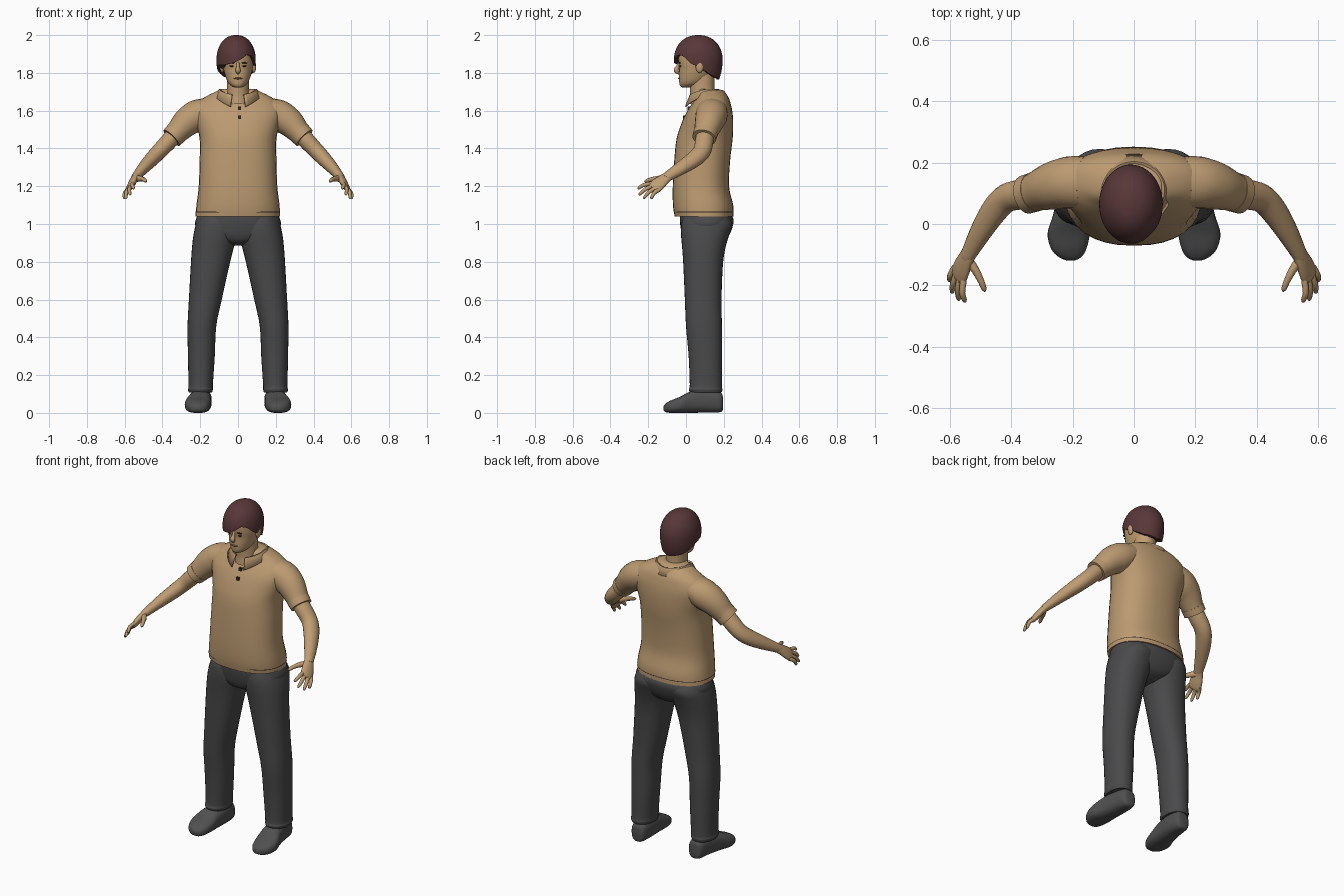
import bpy, bmesh, math
from mathutils import Vector

X, Y, Z = Vector((1, 0, 0)), Vector((0, 1, 0)), Vector((0, 0, 1))


def material(name, r, g, b):
    m = bpy.data.materials.new(name)
    m.diffuse_color = (r, g, b, 1)
    return m


SHIRT = material("tan_cloth", 0.50, 0.325, 0.165)
SKIN = material("skin", 0.52, 0.335, 0.17)
HAIR = material("dark_hair", 0.098, 0.038, 0.040)
PANTS = material("charcoal_cloth", 0.068, 0.068, 0.071)
SHOE = material("grey_shoe", 0.080, 0.080, 0.082)
DARK = material("dark_detail", 0.035, 0.022, 0.018)
LIP = material("lip", 0.30, 0.15, 0.09)


def finish(name, bm, mat, mirror=False, angle=50):
    bmesh.ops.recalc_face_normals(bm, faces=bm.faces)
    me = bpy.data.meshes.new(name)
    bm.to_mesh(me)
    bm.free()
    me.materials.append(mat)
    for p in me.polygons:
        p.use_smooth = True
    me.set_sharp_from_angle(angle=math.radians(angle))
    ob = bpy.data.objects.new(name, me)
    bpy.context.collection.objects.link(ob)
    if mirror:
        ob.modifiers.new("Mirror", 'MIRROR').use_mirror_merge = False
    return ob


def smooth(keys, n=4):
    """Catmull-Rom interpolation of key tuples."""
    out = []
    for i in range(len(keys) - 1):
        k = [keys[max(0, min(len(keys) - 1, i + j))] for j in (-1, 0, 1, 2)]
        for s in range(n):
            t = s / n
            out.append(tuple(0.5 * (2 * b + (c - a) * t + (2 * a - 5 * b + 4 * c - d) * t * t
                                    + (3 * b - a - 3 * c + d) * t ** 3) for a, b, c, d in zip(*k)))
    return out + [tuple(keys[-1])]


def ring(c, u, v, a, b, p=2.0, n=32):
    """Superellipse cross-section."""
    pts = []
    for i in range(n):
        t = 2 * math.pi * i / n
        co, si = math.cos(t), math.sin(t)
        pts.append(c + u * a * math.copysign(abs(co) ** (2 / p), co)
                   + v * b * math.copysign(abs(si) ** (2 / p), si))
    return pts


def loft(name, rows, mat, closed=True, caps=True, **kw):
    bm = bmesh.new()
    vs = [[bm.verts.new(p) for p in r] for r in rows]
    n = len(rows[0])
    for r0, r1 in zip(vs, vs[1:]):
        for i in range(n if closed else n - 1):
            j = (i + 1) % n
            bm.faces.new((r0[i], r0[j], r1[j], r1[i]))
    if caps:
        bm.faces.new(vs[0])
        bm.faces.new(vs[-1])
    return finish(name, bm, mat, **kw)


def upright(name, keys, mat, p=2.0, grow=1.0, steps=4, **kw):
    """Loft over (z, x_min, x_max, y_front, y_back)."""
    rows = [ring(Vector(((x0 + x1) / 2, (y0 + y1) / 2, z)), X, Y,
                 (x1 - x0) / 2 * grow, (y1 - y0) / 2 * grow, p)
            for z, x0, x1, y0, y1 in smooth(keys, steps)]
    return loft(name, rows, mat, **kw)


def tube(name, keys, side, mat, n=20, steps=4, **kw):
    """Loft along (x, y, z, half_width, half_depth); width follows side."""
    ks = smooth(keys, steps)
    ps = [Vector(k[:3]) for k in ks]
    rows = []
    for i, k in enumerate(ks):
        t = (ps[min(i + 1, len(ps) - 1)] - ps[max(i - 1, 0)]).normalized()
        u = (side - t * side.dot(t)).normalized()
        rows.append(ring(ps[i], u, t.cross(u), k[3], k[4], 2, n))
    return loft(name, rows, mat, **kw)


def ellipsoid(name, c, r, mat, mirror=False):
    bm = bmesh.new()
    bmesh.ops.create_uvsphere(bm, u_segments=16, v_segments=10, radius=1)
    for v in bm.verts:
        v.co = Vector(c) + Vector(a * b for a, b in zip(v.co, r))
    return finish(name, bm, mat, mirror)


# Shirt body, hem stitching, sleeves with cuffs
upright("shirt_body", [
    (1.04, -.226, .222, -.06, .252), (1.10, -.22, .22, -.069, .25), (1.20, -.208, .208, -.07, .228),
    (1.34, -.203, .203, -.062, .234), (1.45, -.203, .203, -.05, .247), (1.53, -.222, .222, -.025, .25),
    (1.59, -.238, .238, .002, .246), (1.635, -.222, .222, .03, .237), (1.67, -.178, .178, .052, .225),
    (1.70, -.12, .12, .06, .20), (1.715, -.085, .085, .07, .17)], SHIRT, p=2.35)
upright("hem_stitching", [(1.062, -.224, .222, -.063, .2515), (1.066, -.224, .222, -.0635, .2515)],
        DARK, p=2.35, grow=1.006, steps=1, caps=False)
tube("sleeve", [(.16, .135, 1.60, .085, .07), (.215, .135, 1.575, .085, .083), (.27, .123, 1.54, .077, .077),
                (.32, .106, 1.488, .064, .062), (.349, .097, 1.459, .061, .056)], Y, SHIRT, mirror=True)
tube("sleeve_cuff", [(.326, .104, 1.482, .065, .062), (.352, .096, 1.456, .064, .059)],
     Y, SHIRT, steps=1, mirror=True)

# Folded collar, open at the front, with two points
collar = [[], [], []]
for i in range(41):
    d = -72 + 324 * i / 40
    c, s = math.cos(math.radians(d)), math.sin(math.radians(d))
    point = max(0, 1 - min(abs(d + 72), abs(d - 252)) / 40)
    z = 1.70 + 0.022 * min(s, 0) + 0.012 * abs(c)
    collar[0].append((.088 * c, .108 + .082 * s, z))
    collar[1].append((.100 * c, .110 + .094 * s, z + .003))
    collar[2].append((.128 * c, .115 + .114 * s - .012 * point, z - .036 - .025 * point))
ob = loft("collar", collar, SHIRT, closed=False, caps=False)
ob.modifiers.new("Thickness", 'SOLIDIFY').thickness = 0.006

# Placket buttons
for z, y in ((1.612, .012), (1.565, -.012)):
    bm = bmesh.new()
    bmesh.ops.create_cube(bm, size=0.018)
    bmesh.ops.translate(bm, verts=bm.verts, vec=(.008, y + .004, z))
    finish("shirt_button", bm, DARK)

# Bare arms and hands
tube("arm", [(.30, .11, 1.51, .045, .042), (.36, .098, 1.445, .049, .045), (.415, .085, 1.387, .047, .042),
             (.455, .045, 1.345, .046, .039), (.50, -.025, 1.297, .038, .032), (.538, -.095, 1.253, .028, .023),
             (.545, -.108, 1.243, .027, .021)], Vector((.5, .7, -.5)), SKIN, mirror=True)
across = Vector((.45, .72, -.52)).normalized()
tube("palm", [(.535, -.088, 1.257, .026, .021), (.549, -.115, 1.238, .032, .019),
              (.564, -.148, 1.210, .039, .018), (.573, -.172, 1.191, .038, .014),
              (.576, -.18, 1.185, .030, .008)], across, SKIN, mirror=True)
fingers = (("index_finger", -.030, (.553, -.256, 1.188)), ("middle_finger", -.010, (.573, -.25, 1.155)),
           ("ring_finger", .010, (.595, -.226, 1.136)), ("little_finger", .030, (.604, -.187, 1.135)))
for name, off, tip in fingers:
    base, tip = Vector((.570, -.162, 1.198)) + across * off, Vector(tip)
    mid = (base + tip) / 2 + Vector((.006, -.004, .006))
    tube(name, [(*base, .011, .011), (*mid, .0105, .010), (*base.lerp(tip, .9), .008, .008),
                (*tip, .003, .003)], across, SKIN, n=10, steps=3, mirror=True)
tube("thumb", [(.543, -.115, 1.24, .018, .016), (.518, -.15, 1.24, .015, .014), (.500, -.185, 1.236, .011, .011),
               (.490, -.21, 1.228, .009, .009), (.486, -.22, 1.224, .003, .003)],
     Z, SKIN, n=10, steps=3, mirror=True)

# Neck, head and face
upright("neck", [(1.635, -.062, .062, .018, .15), (1.68, -.060, .060, .022, .152),
                 (1.73, -.058, .058, .02, .15), (1.80, -.058, .058, .02, .152)], SKIN)
upright("head", [
    (1.722, -.014, .014, -.018, .02), (1.731, -.034, .034, -.031, .06), (1.75, -.053, .053, -.036, .10),
    (1.785, -.068, .068, -.037, .135), (1.82, -.077, .077, -.036, .158), (1.855, -.082, .082, -.040, .17),
    (1.90, -.079, .077, -.042, .17), (1.94, -.066, .062, -.02, .15), (1.97, -.035, .03, .02, .10)], SKIN, p=2.15)
tube("nose", [(0, -.034, 1.856, .007, .008), (0, -.044, 1.832, .009, .010), (0, -.052, 1.815, .014, .013),
              (0, -.045, 1.803, .011, .010), (0, -.034, 1.797, .005, .005)], X, SKIN, n=12)
ellipsoid("ear", (.084, .072, 1.832), (.012, .021, .032), SKIN, True)
ellipsoid("eye", (.032, -.0295, 1.836), (.013, .006, .0045), DARK, True)
ellipsoid("eyebrow", (.033, -.034, 1.853), (.018, .006, .0035), DARK, True)
ellipsoid("mouth", (0, -.034, 1.771), (.023, .009, .005), LIP)

# Hair cap with a swept fringe: hairline height by angle around the head
line = ((0, 1.835), (20, 1.805), (45, 1.78), (90, 1.765), (135, 1.78), (160, 1.805), (180, 1.83),
        (200, 1.84), (235, 1.843), (262, 1.853), (285, 1.872), (305, 1.897), (322, 1.888),
        (345, 1.845), (360, 1.835))


def hairline(d):
    for (a, za), (b, zb) in zip(line, line[1:]):
        if a <= d <= b:
            return za + (zb - za) * (d - a) / (b - a)


rows, N, ROWS = [], 60, 18
for k in range(ROWS + 2):
    row = []
    for i in range(N):
        d = 360 * i / N
        drop = hairline(d) - 1.87
        end = math.acos(drop / (.19 if drop < 0 else .13))
        phi = max(.03, end * min(k, ROWS) / ROWS)
        r = math.sin(phi) ** .88 * (.88 if k > ROWS else 1)
        z = 1.87 + math.cos(phi) * (.13 if phi < math.pi / 2 else .19)
        row.append((-.010 + .104 * r * math.cos(math.radians(d)),
                    .065 + .129 * r * math.sin(math.radians(d)), z))
    rows.append(row)
bm_hair = loft("hair", rows, HAIR)

# Trousers: hips plus two legs with a hem ridge
upright("trouser_hips", [(.885, -.03, .03, .05, .15), (.905, -.10, .10, .0, .20), (.94, -.19, .19, -.02, .228),
                         (.99, -.226, .226, -.03, .248), (1.03, -.221, .221, -.033, .25),
                         (1.07, -.20, .20, -.03, .22)], PANTS, p=2.3)
upright("trouser_leg", [
    (.108, .137, .260, .022, .188), (.125, .133, .265, .015, .193), (.15, .133, .262, .02, .19),
    (.30, .123, .265, .014, .19), (.46, .115, .267, .0, .19), (.60, .086, .260, -.006, .188),
    (.78, .046, .250, -.014, .195), (.87, .024, .244, -.02, .208), (.94, .004, .236, -.026, .228),
    (1.0, .0, .222, -.025, .245), (1.05, .01, .20, -.01, .22)], PANTS, p=2.2, mirror=True)

# Shoes lofted heel to toe: (y, centre x, half width, bottom, top)
shoe = smooth([(.196, .190, .018, .02, .075), (.183, .190, .042, .004, .11), (.11, .193, .054, .002, .125),
               (.03, .203, .061, .0, .116), (-.03, .213, .069, .0, .086), (-.08, .213, .058, .0, .066),
               (-.107, .209, .038, .004, .05), (-.119, .206, .014, .014, .036)])
loft("shoe", [ring(Vector((x, y, (a + b) / 2)), X, Z, w, (b - a) / 2, 2.6) for y, x, w, a, b in shoe],
     SHOE, mirror=True)
